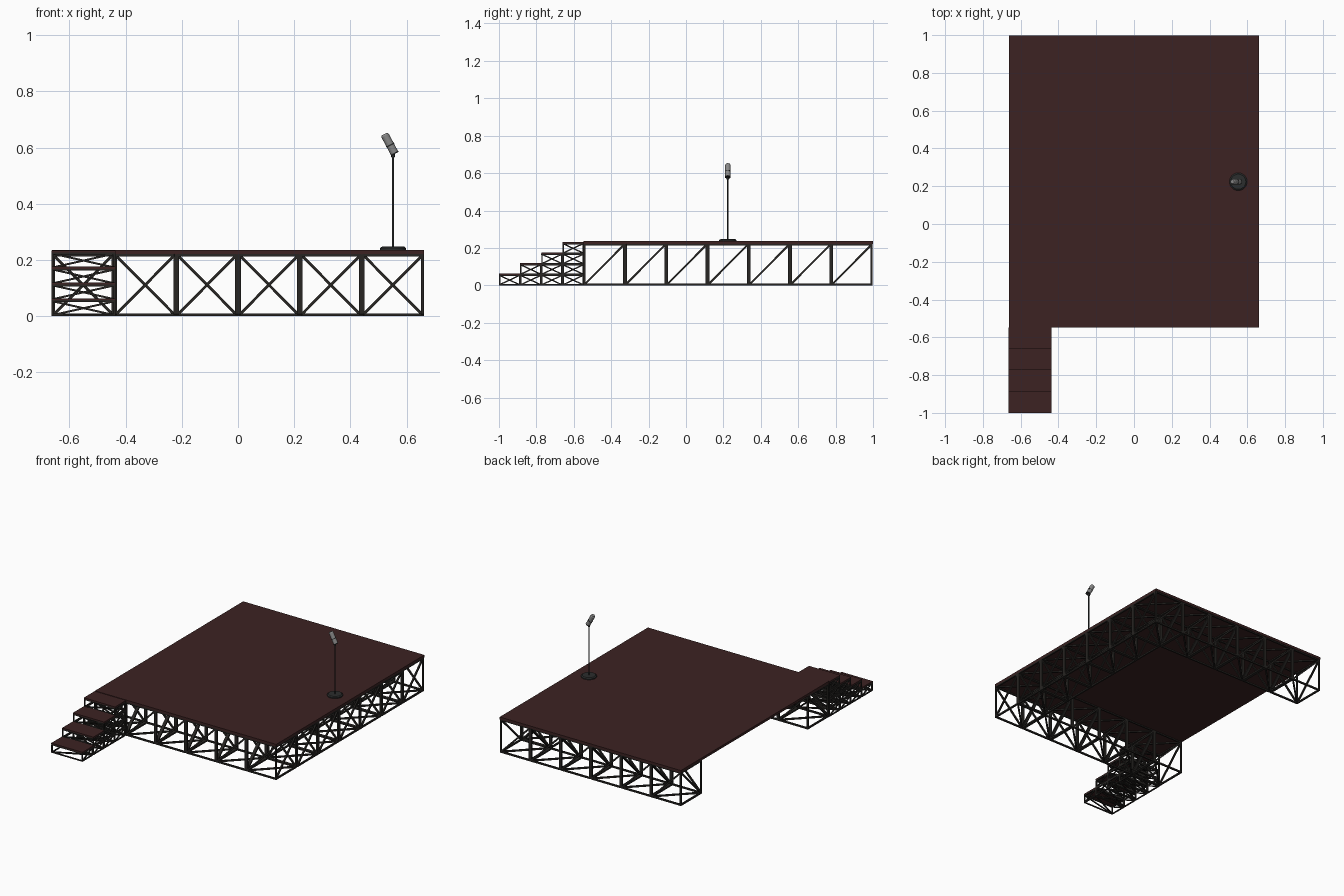
import bpy, bmesh, math
from mathutils import Vector, Matrix

if "Cube" in bpy.data.objects:
    bpy.data.objects.remove(bpy.data.objects["Cube"])


def mat(name, rgb):
    m = bpy.data.materials.new(name)
    m.diffuse_color = (*rgb, 1)
    m.use_nodes = True
    m.node_tree.nodes["Principled BSDF"].inputs["Base Color"].default_value = m.diffuse_color
    return m


DECK = mat("dark brown deck", (0.045, 0.016, 0.016))
STEEL = mat("black steel", (0.02, 0.018, 0.016))
STAND = mat("stand charcoal", (0.024, 0.026, 0.026))
GREY = mat("microphone grey", (0.25, 0.25, 0.25))


def finish(bm, name, material, smooth=False):
    me = bpy.data.meshes.new(name)
    bm.to_mesh(me)
    bm.free()
    me.materials.append(material)
    ob = bpy.data.objects.new(name, me)
    bpy.context.collection.objects.link(ob)
    if smooth:
        bpy.context.view_layer.objects.active = ob
        ob.select_set(True)
        bpy.ops.object.shade_smooth_by_angle(angle=math.radians(35))
        ob.select_set(False)
    return ob


def add_box(bm, lo, hi):
    lo, hi = Vector(lo), Vector(hi)
    m = Matrix.Translation((lo + hi) / 2) @ Matrix.Diagonal((*(hi - lo), 1))
    bmesh.ops.create_cube(bm, size=1, matrix=m)


def add_bar(bm, a, b, t):
    # square steel tube from a to b
    a, b = Vector(a), Vector(b)
    d = b - a
    m = (Matrix.Translation((a + b) / 2) @ d.to_track_quat('Z', 'Y').to_matrix().to_4x4()
         @ Matrix.Diagonal((t, t, d.length + t * 0.5, 1)))
    bmesh.ops.create_cube(bm, size=1, matrix=m)


def add_rod(bm, a, b, r1, r2, n=24):
    a, b = Vector(a), Vector(b)
    d = b - a
    m = Matrix.Translation((a + b) / 2) @ d.to_track_quat('Z', 'Y').to_matrix().to_4x4()
    bmesh.ops.create_cone(bm, cap_ends=True, segments=n, radius1=r1, radius2=r2,
                          depth=d.length, matrix=m)


def add_cage(bm, lo, hi, t, cross_sides):
    # twelve edges plus one diagonal on each face
    x0, y0, z0 = (c + t / 2 for c in lo)
    x1, y1, z1 = (c - t / 2 for c in hi)
    for z in (z0, z1):
        for y in (y0, y1):
            add_bar(bm, (x0, y, z), (x1, y, z), t)
        for x in (x0, x1):
            add_bar(bm, (x, y0, z), (x, y1, z), t)
    for x in (x0, x1):
        for y in (y0, y1):
            add_bar(bm, (x, y, z0), (x, y, z1), t)
    add_bar(bm, (x0, y0, z0), (x1, y0, z1), t)
    add_bar(bm, (x1, y1, z0), (x0, y1, z1), t)
    add_bar(bm, (x1, y0, z0), (x1, y1, z1), t)
    if cross_sides:
        add_bar(bm, (x0, y1, z0), (x0, y0, z1), t)
    else:
        add_bar(bm, (x0, y0, z0), (x0, y1, z1), t)
    add_bar(bm, (x0, y0, z0), (x1, y1, z0), t)
    add_bar(bm, (x1, y0, z1), (x0, y1, z1), t)


# Stage trusses: front row, back row and right side, left side open
P, X0, Y0, H = 0.2205, -0.6615, -0.547, 0.222
rows = {"front_truss": [(i, 0) for i in range(6)],
        "back_truss": [(i, 6) for i in range(6)],
        "right_truss": [(5, j) for j in range(1, 6)]}
for name, cells in rows.items():
    bm = bmesh.new()
    for i, j in cells:
        x, y = X0 + i * P, Y0 + j * P
        add_cage(bm, (x, y, 0), (x + P, y + P, H), 0.010, False)
    finish(bm, name, STEEL)

# Stage deck
bm = bmesh.new()
add_box(bm, (X0, Y0, H - 0.002), (-X0, 0.999, 0.236))
finish(bm, "stage_deck", DECK)

# Stairs: stacked cages with a tread on each column
D, L = (Y0 + 1.0) / 4, 0.0565
SX0, SX1 = -0.664, -0.436
frame, treads = bmesh.new(), bmesh.new()
for i in range(4):
    y = -1.0 + i * D
    for k in range(i + 1):
        add_cage(frame, (SX0, y, k * L), (SX1, y + D, (k + 1) * L), 0.007, True)
    top = (i + 1) * L
    add_box(treads, (SX0, y, top - 0.001), (SX1, y + D, top + 0.007))
finish(frame, "stair_frame", STEEL)
finish(treads, "stair_treads", DECK)

# Microphone stand
MX, MY = 0.552, 0.224
bm = bmesh.new()
add_rod(bm, (MX, MY, 0.235), (MX, MY, 0.242), 0.047, 0.047, 32)
add_rod(bm, (MX, MY, 0.242), (MX, MY, 0.247), 0.047, 0.040, 32)
finish(bm, "stand_base", STAND, True)
bm = bmesh.new()
add_rod(bm, (MX, MY, 0.245), (MX, MY, 0.58), 0.004, 0.004, 12)
add_rod(bm, (MX, MY, 0.565), (MX, MY, 0.588), 0.006, 0.009, 12)
finish(bm, "stand_pole", STAND, True)

# Tilted microphone head with dark bands
a, b = Vector((0.558, MY, 0.579)), Vector((0.521, MY, 0.648))
bm = bmesh.new()
add_rod(bm, a, a.lerp(b, 0.92), 0.0145, 0.0145)
add_rod(bm, a.lerp(b, 0.92), b, 0.0145, 0.011)
finish(bm, "microphone_head", GREY, True)
bm = bmesh.new()
for f in (0.0, 0.42):
    add_rod(bm, a.lerp(b, f - 0.02), a.lerp(b, f + 0.04), 0.0152, 0.0152)
finish(bm, "microphone_bands", STAND, True)
